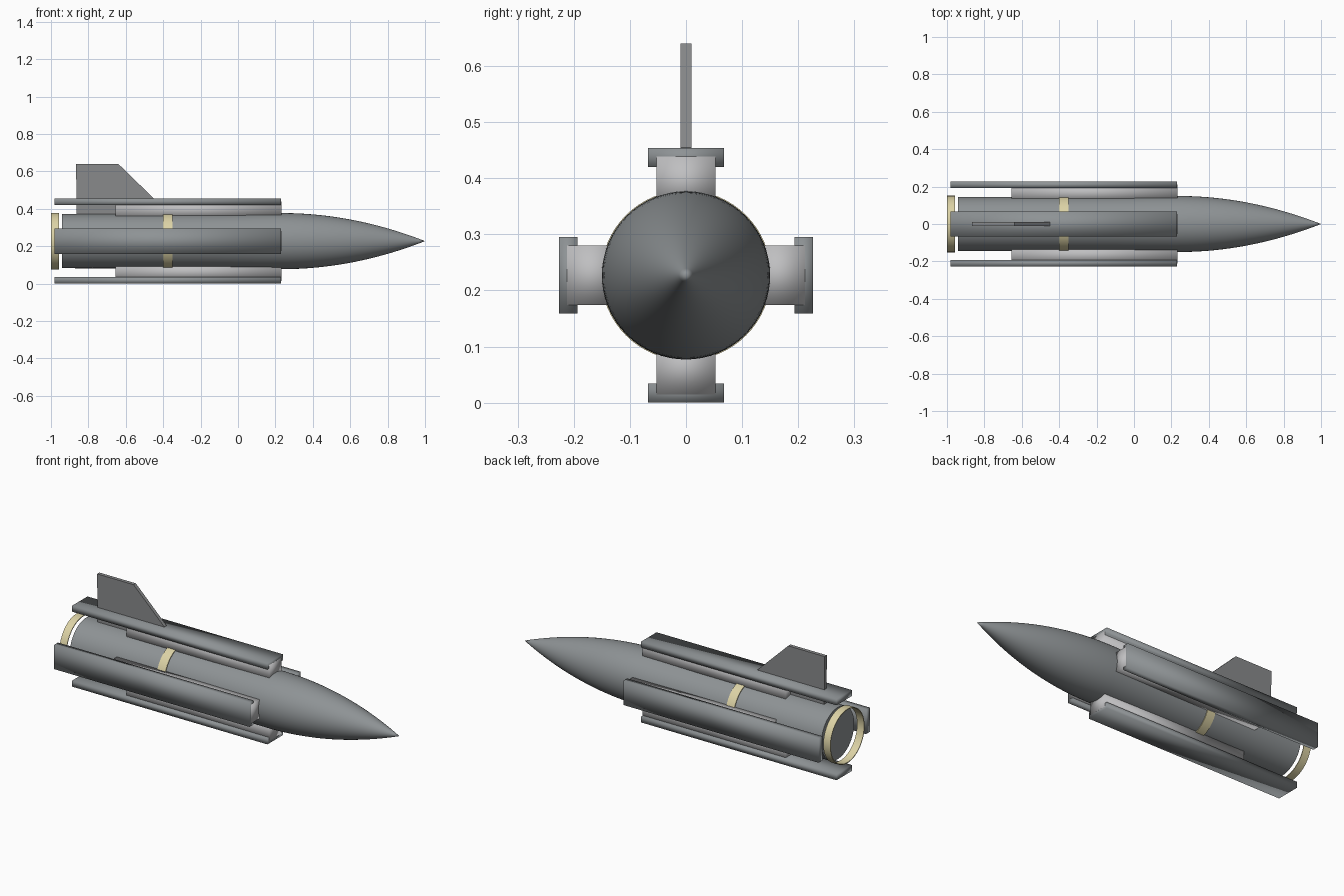
import bpy, bmesh, math
from mathutils import Matrix, Vector

if "Cube" in bpy.data.objects:
    bpy.data.objects.remove(bpy.data.objects["Cube"])

AXIS_Z = 0.227
SEG = 64


def material(name, rgb):
    m = bpy.data.materials.new(name)
    m.diffuse_color = (*rgb, 1)
    m.use_nodes = True
    m.node_tree.nodes["Principled BSDF"].inputs["Base Color"].default_value = m.diffuse_color
    return m


HULL = material("hull grey", (0.27, 0.29, 0.30))
PALE = material("pale grey", (0.52, 0.52, 0.53))
FIN = material("fin grey", (0.25, 0.255, 0.26))
CREAM = material("cream", (0.72, 0.65, 0.38))


def make_object(name, bm, mat):
    bmesh.ops.recalc_face_normals(bm, faces=bm.faces)
    me = bpy.data.meshes.new(name)
    bm.to_mesh(me)
    bm.free()
    me.materials.append(mat)
    ob = bpy.data.objects.new(name, me)
    bpy.context.collection.objects.link(ob)
    return ob


def smooth(ob, by_angle=True):
    bpy.ops.object.select_all(action='DESELECT')
    ob.select_set(True)
    bpy.context.view_layer.objects.active = ob
    if by_angle:
        bpy.ops.object.shade_smooth_by_angle(angle=math.radians(40))
    else:
        bpy.ops.object.shade_smooth()


def lathe(name, profile, mat, closed=False):
    """Spin (x, radius) points around the long axis."""
    bm = bmesh.new()
    vs = [bm.verts.new((x, 0, r)) for x, r in profile]
    es = [bm.edges.new(p) for p in zip(vs, vs[1:])]
    if closed:
        es.append(bm.edges.new((vs[-1], vs[0])))
    bmesh.ops.spin(bm, geom=vs + es, cent=(0, 0, 0), axis=(1, 0, 0),
                   angle=math.tau, steps=SEG, use_duplicate=False)
    bmesh.ops.remove_doubles(bm, verts=bm.verts, dist=1e-5)
    ob = make_object(name, bm, mat)
    ob.location.z = AXIS_Z
    smooth(ob)
    return ob


def arm_box(name, x0, x1, half_w, r0, r1, mat, turn):
    """Box standing radially off the hull, turned around the long axis."""
    bm = bmesh.new()
    bmesh.ops.create_cube(bm, size=1)
    size = Vector((x1 - x0, 2 * half_w, r1 - r0))
    mid = Vector(((x0 + x1) / 2, 0, (r0 + r1) / 2))
    bm.transform(Matrix.Translation((0, 0, AXIS_Z))
                 @ Matrix.Rotation(turn, 4, 'X')
                 @ Matrix.Translation(mid)
                 @ Matrix.Diagonal((*size, 1)))
    smooth(make_object(name, bm, mat), by_angle=False)


# Hull: closed tail, long barrel and curved nose
hull = [(-0.94, 0), (-0.94, 0.145), (-0.12, 0.146), (0.1, 0.149)]
hull += [(0.23 + 0.77 * u, 0.15 * (1 - u * u) + 0.001 * u * (1 - u))
         for u in (i / 24 for i in range(24))]
hull += [(1.0, 0)]
lathe("hull", hull, HULL)

# Cream bands: open tail ring and middle belt
for name, x0, x1 in (("tail_ring", -1.0, -0.957), ("middle_belt", -0.4, -0.35)):
    lathe(name, [(x0, 0.147), (x1, 0.147), (x1, 0.1515), (x0, 0.1515)],
          CREAM, closed=True)

# Four pylons with long rails
for i, side in enumerate(("top", "left", "bottom", "right")):
    turn = i * math.pi / 2
    arm_box("rail_" + side, -0.98, 0.23, 0.068, 0.193, 0.2265, HULL, turn)
    arm_box("pylon_" + side, -0.655, 0.232, 0.053, 0.12, 0.212, PALE, turn)

# Upright tail fin
bm = bmesh.new()
outline = [(-0.862, 0.36), (-0.45, 0.36), (-0.45, 0.455), (-0.64, 0.64), (-0.866, 0.64)]
face = bm.faces.new([bm.verts.new((x, -0.01, z)) for x, z in outline])
ext = bmesh.ops.extrude_face_region(bm, geom=[face])
bmesh.ops.translate(bm, vec=(0, 0.02, 0),
                    verts=[g for g in ext["geom"] if isinstance(g, bmesh.types.BMVert)])
make_object("tail_fin", bm, FIN)
